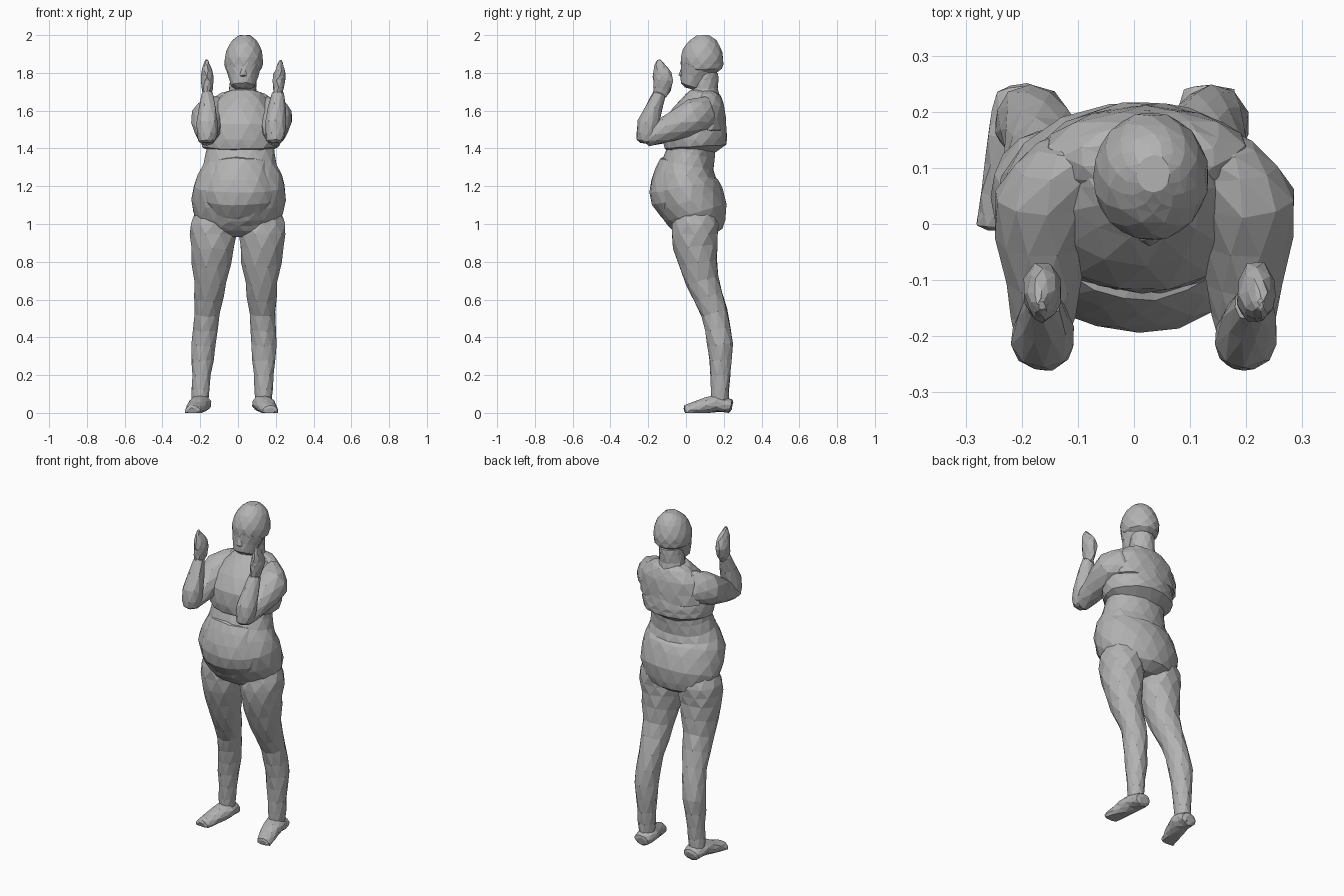
import bpy, bmesh, math, random
from mathutils import Vector

random.seed(4)
cube = bpy.data.objects.get("Cube")
if cube:
    bpy.data.objects.remove(cube)

grey = bpy.data.materials.new("plain grey")
grey.use_nodes = True
grey.diffuse_color = (.45, .45, .45, 1)
grey.node_tree.nodes["Principled BSDF"].inputs["Base Color"].default_value = grey.diffuse_color

SIDEWAYS = Vector((1, 0, 0))
LEAN = .035  # the figure drifts toward its left as it rises


def smooth_path(stations):
    """Add a Catmull-Rom midpoint between neighbouring stations."""
    points = [Vector(s) for s in stations]
    path = [points[0]]
    for i, (a, b) in enumerate(zip(points, points[1:])):
        before = points[max(i - 1, 0)]
        after = points[min(i + 2, len(points) - 1)]
        middle = (a + b) / 2 + (a + b - before - after) / 16
        path += [middle, b]
    return path


def ring_at(centre, along, depth, width):
    across = along.cross(SIDEWAYS).normalized()
    return centre, SIDEWAYS * width, across * depth


def form(name, stations, width=1, sides=12, side=1, jitter=.003):
    """Faceted body form through (x, y, z, depth radius) stations.

    Width is the ratio of the sideways radius to the depth radius.
    """
    path = smooth_path(stations)
    centres = [Vector((side * p[0] + LEAN * (p[2] - 1), p[1], p[2])) for p in path]
    last = len(path) - 1
    rings = []
    for i, centre in enumerate(centres):
        along = (centres[min(i + 1, last)] - centres[max(i - 1, 0)]).normalized()
        radius = path[i][3]
        ring = ring_at(centre, along, radius, radius * width)
        if i in (0, last):
            # a smaller ring beyond each end rounds it off
            push = along * radius / 4 * (1 if i else -1)
            cap = ring_at(centre + push, along, radius * .6, radius * width * .6)
            rings += [ring, cap] if i else [cap, ring]
        else:
            rings.append(ring)

    bm = bmesh.new()
    loops = []
    for i, (centre, u, v) in enumerate(rings):
        loop = []
        for k in range(sides):
            angle = math.tau * (k + i % 2 / 2) / sides
            noise = Vector([random.uniform(-jitter, jitter) for axis in "xyz"])
            point = centre + u * math.cos(angle) + v * math.sin(angle) + noise
            point.z = max(point.z, 0)
            loop.append(bm.verts.new(point))
        loops.append(loop)
    # alternate rings are turned half a step, giving triangular facets
    for i, (a, b) in enumerate(zip(loops, loops[1:])):
        for k in range(sides):
            n = (k + 1) % sides
            if i % 2:
                bm.faces.new((a[k], b[n], b[k]))
                bm.faces.new((a[k], a[n], b[n]))
            else:
                bm.faces.new((a[k], a[n], b[k]))
                bm.faces.new((a[n], b[n], b[k]))
    bm.faces.new(loops[0])
    bm.faces.new(loops[-1])
    bmesh.ops.recalc_face_normals(bm, faces=bm.faces)
    mesh = bpy.data.meshes.new(name)
    bm.to_mesh(mesh)
    bm.free()
    mesh.materials.append(grey)
    bpy.context.collection.objects.link(bpy.data.objects.new(name, mesh))


def pair(name, stations, width=1, sides=10):
    """Build the same form on the left and on the right."""
    for label, side in (("left_", 1), ("right_", -1)):
        form(label + name, stations, width, sides, side)


# Trunk: wide hips and waist, hanging belly, chest and shoulder yoke above
form("hips_and_waist", [(0, .06, .97, .135), (0, .05, 1.06, .172), (0, 0, 1.2, .175),
                        (0, .01, 1.31, .14), (0, .035, 1.42, .125)], width=1.4, sides=16)
form("belly", [(0, -.02, 1.03, .08), (0, -.06, 1.13, .125), (0, -.065, 1.22, .12),
               (0, -.04, 1.32, .1)], width=1.5, sides=16)
form("chest", [(0, .05, 1.41, .165), (0, .05, 1.5, .17), (0, .09, 1.62, .125),
               (0, .11, 1.68, .09)], width=1.25, sides=16)
form("shoulder_yoke", [(0, .11, 1.5, .1), (0, .115, 1.63, .09), (0, .12, 1.69, .06)], width=2)

# Head
form("neck", [(0, .1, 1.64, .085), (0, .1, 1.72, .072), (0, .1, 1.8, .07)])
form("jaw", [(0, .03, 1.73, .06), (0, .06, 1.83, .09)], width=1.05)
form("skull", [(0, .085, 1.82, .108), (0, .085, 1.88, .115), (0, .09, 1.95, .09),
               (0, .09, 1.985, .055)], width=.9, jitter=.001)
form("nose", [(0, -.02, 1.785, .02), (0, -.01, 1.85, .01)], sides=6, jitter=0)

# Legs: slim ankle, calf, knee and full thigh, then splayed feet
pair("leg", [(.168, .18, .07, .045), (.165, .18, .2, .053), (.16, .18, .36, .067),
             (.145, .15, .53, .07), (.135, .085, .7, .09), (.13, .05, .88, .118),
             (.128, .05, 1, .125), (.12, .05, 1.1, .09)])
pair("foot", [(.165, .235, .035, .035), (.168, .16, .05, .045), (.19, .06, .025, .038),
              (.205, 0, .01, .03)], width=1.35)

# Arms: upper arms reaching forward, forearms raised, open hands
pair("upper_arm", [(.11, .14, 1.6, .085), (.175, .05, 1.57, .095), (.178, -.1, 1.5, .07),
                   (.18, -.21, 1.455, .045)])
pair("forearm", [(.18, -.215, 1.44, .045), (.18, -.2, 1.53, .058), (.187, -.14, 1.69, .033)])
pair("hand", [(.187, -.137, 1.68, .035), (.19, -.12, 1.76, .055), (.194, -.135, 1.82, .04),
              (.196, -.145, 1.865, .012)], width=.6, sides=8)
